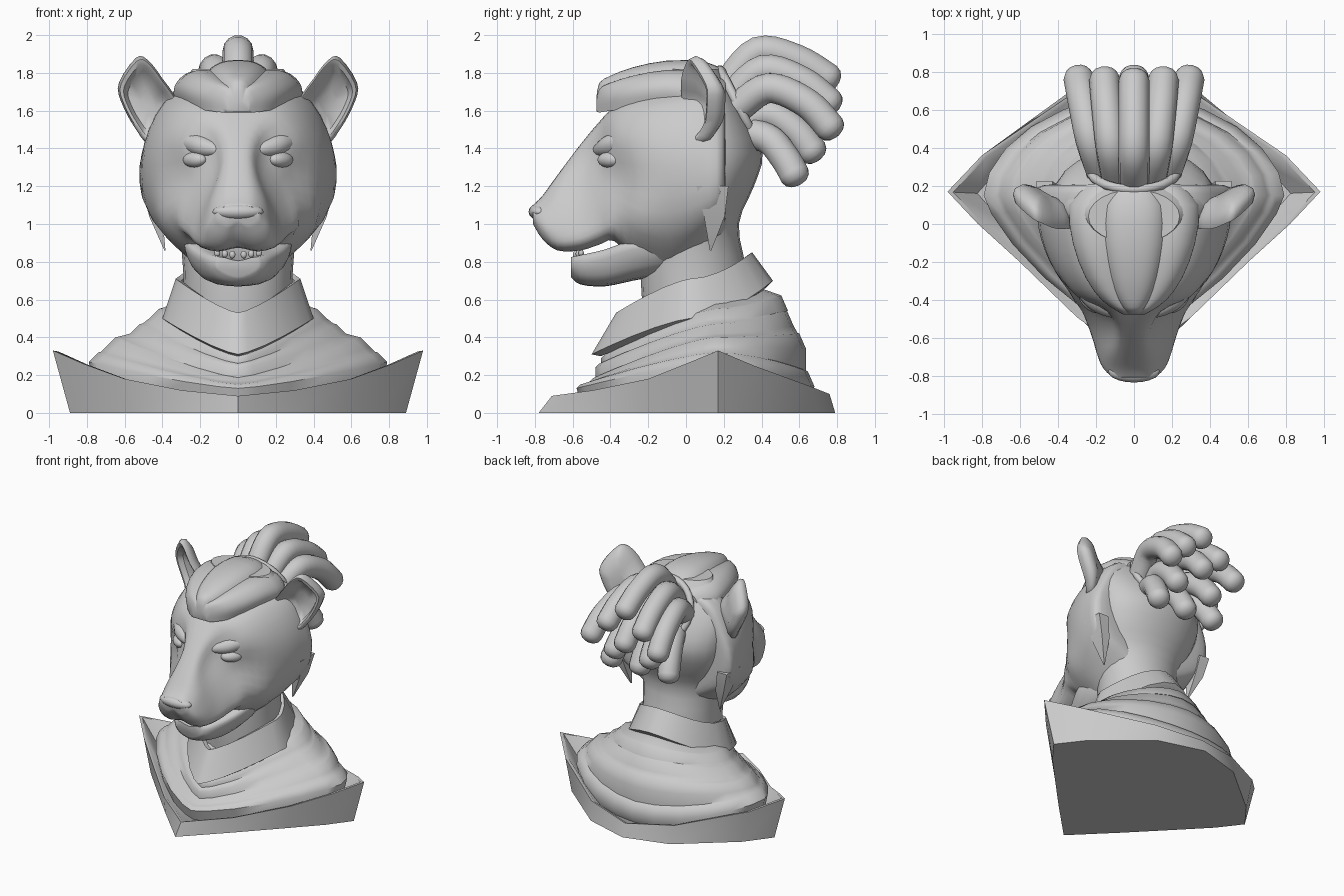
import bpy, bmesh
from math import sin, cos, pi, radians
from mathutils import Vector as V

if "Cube" in bpy.data.objects:
    bpy.data.objects.remove(bpy.data.objects["Cube"])


def spline(p, n, closed=False):
    """Catmull-Rom points passing through p."""
    out, m = [], len(p)
    get = (lambda i: p[i % m]) if closed else (lambda i: p[max(0, min(m - 1, i))])
    for i in range(m if closed else m - 1):
        a, b, c, d = get(i - 1), get(i), get(i + 1), get(i + 2)
        for k in range(n):
            t = k / n
            out.append(0.5 * (2 * b + (c - a) * t + (2 * a - 5 * b + 4 * c - d) * t * t
                              + (3 * b - a - 3 * c + d) * t ** 3))
    return out if closed else out + [p[-1]]


def smooth(ob, angle=35):
    bpy.ops.object.select_all(action='DESELECT')
    ob.select_set(True)
    bpy.context.view_layer.objects.active = ob
    bpy.ops.object.shade_smooth_by_angle(angle=radians(angle))


def loft(name, rings, angle=35, steps=1):
    """Skin closed rings of points, smoothing between them, and cap both ends."""
    if steps > 1:
        rings = list(zip(*[spline(list(c), steps) for c in zip(*rings)]))
    bm = bmesh.new()
    vs = [[bm.verts.new(p) for p in r] for r in rings]
    n = len(vs[0])
    for a, b in zip(vs, vs[1:]):
        for i in range(n):
            bm.faces.new((a[i], a[(i + 1) % n], b[(i + 1) % n], b[i]))
    bm.faces.new(vs[0])
    bm.faces.new(vs[-1])
    bmesh.ops.recalc_face_normals(bm, faces=bm.faces)
    me = bpy.data.meshes.new(name)
    bm.to_mesh(me)
    bm.free()
    ob = bpy.data.objects.new(name, me)
    bpy.context.collection.objects.link(ob)
    smooth(ob, angle)


def mirror(half):
    """Close a half outline (both ends on x = 0) across the middle."""
    h = [V(p) for p in half]
    return h + [V((-p.x, p.y, p.z)) for p in h[-2:0:-1]]


def section(y, half):
    return spline(mirror([(x, y, z) for x, z in half]), 3, True)


def collar_ring(w, yf, yb, zf, zs, zb, ys=0.1, n=12):
    """Ring pointed at the front, round at the back, with front/side/back heights."""
    half = []
    for i in range(n + 1):
        a = pi * i / n
        s, c = (0 if i == n else sin(a)), cos(a)
        k = 1.5 if c > 0 else 1.1
        y = ys + (yf - ys if c > 0 else yb - ys) * abs(c) ** k
        half.append((w * s ** k, y, zs + ((zf if c > 0 else zb) - zs) * c * c))
    return mirror(half)


def ball(name, loc, scale, turn=0):
    bpy.ops.mesh.primitive_uv_sphere_add(segments=20, ring_count=12, location=loc, rotation=(0, 0, turn))
    ob = bpy.context.object
    ob.name, ob.scale = name, scale
    smooth(ob, 60)


def tube(name, path, radii, sides=12):
    rings = []
    for i, p in enumerate(path):
        t = (path[min(i + 1, len(path) - 1)] - path[max(i - 1, 0)]).normalized()
        side = (V((1, 0, 0)) - t * t.x).normalized()
        up = t.cross(side)
        rings.append([p + radii[i] * (cos(2 * pi * k / sides) * side + sin(2 * pi * k / sides) * up)
                      for k in range(sides)])
    loft(name, rings, 60)


# Shoulder armour: pointed flaring rim, outer wall derived from the rim
rim = [(0, -.71, .09), (.3, -.49, .12), (.6, -.2, .18), (.82, .0, .26), (.98, .17, .33),
       (.8, .36, .25), (.36, .66, .14), (0, .76, .1)]
base = [(x * (1 - .28 * z), y + (-.07 if y < -.6 else .03 if y > .6 else 0), 0) for x, y, z in rim]
inner = [(x * .97, .08 + (y - .08) * .97, z - .005) for x, y, z in rim]
floor = [(x * .84, .08 + (y - .08) * .9, z * .5) for x, y, z in rim]
loft("shoulder_armour", [mirror(r) for r in (base, rim, inner, floor)], 48)

# Layered cloth folds: each fold is a bulge followed by a tucked crease
folds = [collar_ring(.76, -.55, .64, .04, .12, .06, .15)]
for w, f, b, zf, zs, zb in [(.79, -.58, .68, .13, .27, .14), (.70, -.51, .635, .165, .35, .34),
                            (.57, -.48, .57, .24, .42, .46), (.47, -.45, .54, .29, .50, .54)]:
    folds.append(collar_ring(w, f, b, zf, zs, zb, .15))
    folds.append(collar_ring(w - .05, f + .02, b - .035, zf + .02, zs + .05, zb + .08, .15))
    folds.append(collar_ring(w - .065, f + .03, b - .045, zf + .022, zs + .053, zb + .085, .15))
folds.append(collar_ring(.29, -.28, .34, .45, .6, .68, .15))
loft("cloth_folds", folds, 50)

# Standing collar
band = [(.36, -.45, .42, .30, .47, .66), (.40, -.50, .46, .31, .50, .70), (.33, -.37, .35, .53, .71, .85),
        (.30, -.33, .32, .52, .70, .83), (.28, -.30, .31, .40, .55, .66)]
loft("collar", [collar_ring(*r, ys=.02) for r in band], 40)

# Neck and back of the skull: height, half width, front y, back y
neck = []
for z, w, f, b in [(.45, .29, -.22, .35), (.75, .29, -.24, .32), (1.0, .32, -.21, .28), (1.2, .38, -.1, .36),
                   (1.38, .42, -.1, .405), (1.6, .41, -.1, .31), (1.82, .24, -.1, .18)]:
    neck.append([V((w * cos(a), (f + b) / 2 + (b - f) / 2 * sin(a), z))
                 for a in [2 * pi * k / 24 for k in range(24)]])
loft("neck_and_skull", neck, 40, 3)

# Face and muzzle: y, top, bottom, then half widths from forehead down to lip
face = []
for y, top, low, *widths in [
        (-.81, 1.10, 1.0, .06, .10, .11, .10, .07), (-.76, 1.15, .92, .07, .12, .15, .16, .13),
        (-.68, 1.26, .86, .07, .13, .17, .195, .18), (-.56, 1.42, .86, .07, .11, .175, .22, .225),
        (-.46, 1.54, .89, .12, .15, .21, .265, .26), (-.38, 1.62, .91, .20, .30, .27, .325, .30),
        (-.25, 1.68, .79, .27, .40, .41, .40, .25), (-.08, 1.72, .74, .31, .46, .485, .42, .25),
        (.08, 1.74, .80, .32, .47, .515, .46, .25), (.19, 1.74, .90, .30, .43, .51, .47, .25),
        (.21, 1.70, .95, .22, .36, .39, .33, .2)]:
    h = top - low
    half = [(w, top - h * f) for w, f in zip(widths, (.04, .25, .5, .75, .93))]
    face.append(section(y, [(0, top)] + half + [(widths[4] * .55, low), (0, low + .02)]))
loft("face", face, 50, 3)

# Lower jaw: y, half width, top, bottom
jaw = []
for y, w, top, low in [(-.61, .11, .825, .72), (-.56, .16, .835, .68), (-.43, .22, .865, .67),
                       (-.28, .28, .915, .70), (-.12, .27, .92, .73), (0, .2, .9, .76)]:
    jaw.append(section(y, [(0, top - .02), (w * .85, top), (w, top - .05), (w * .72, low + .03), (0, low)]))
loft("lower_jaw", jaw, 50, 3)

# Nose pad
ball("nose", (0, -.775, 1.065), (.135, .058, .045))

# Eyes, brows, teeth, cheek tufts and ears in pairs
ear_rim = [(.32, 0, 1.62), (.40, -.01, 1.77), (.48, .02, 1.87), (.54, .05, 1.88), (.63, .13, 1.75),
           (.62, .14, 1.65), (.54, .12, 1.5), (.45, .04, 1.42)]
for s, side in ((1, "left"), (-1, "right")):
    ball("eye_" + side, (s * .228, -.405, 1.34), (.078, .045, .042), s * radians(45))
    brow = spline([V((s * .07, -.485, 1.385)), V((s * .17, -.425, 1.405)), V((s * .25, -.355, 1.43)),
                   V((s * .35, -.25, 1.43))], 4)
    n = len(brow) - 1
    tube("brow_" + side, brow, [.012 + .045 * sin(pi * i / n) for i in range(n + 1)], 14)
    for i in range(3):
        ball("tooth_%s_%d" % (side, i), (s * (.03 + .04 * i), -.585 + .015 * i, .838 + .004 * i), (.016, .014, .02))
    tuft = []
    for x, y, z, dx, dy in ((.47, .14, 1.2, .042, .085), (.435, .15, 1.04, .035, .055), (.387, .13, .86, .003, .004)):
        tuft.append([V((s * (x + a * dx), y + b * dy, z)) for a, b in ((-1, -1), (1, -1), (1, 1), (-1, 1))])
    loft("cheek_tuft_" + side, tuft, 30)
    outline = spline([V(p) for p in ear_rim], 3, True)
    mid, ear = V((.47, .05, 1.64)), []
    for k, back in ((.35, .11), (.7, .095), (.93, .055), (1, .015), (.93, -.02), (.82, -.015), (.68, .04), (.3, .07)):
        ring = [mid + (p - mid) * k + V((0, back, 0)) for p in outline]
        ear.append([V((s * p.x, p.y, p.z)) for p in ring])
    loft("ear_" + side, ear, 55)

# Ridged hair swept back: y, half width, top, side edge
hair = []
for y, w, top, edge in [(-.475, .06, 1.66, 1.60), (-.46, .09, 1.745, 1.59), (-.4, .18, 1.785, 1.60),
                        (-.28, .27, 1.83, 1.61), (-.1, .34, 1.865, 1.62), (.1, .36, 1.86, 1.58),
                        (.21, .27, 1.81, 1.55)]:
    ring = []
    for i in range(43):
        t = -pi / 2 + pi * i / 42
        k = 1 - .13 * (1 - abs(cos(3 * t))) ** 1.5
        ring.append(V((w * sin(t) * k, y, edge + (top - edge) * max(0, cos(t)) ** .7 * k)))
    hair.append(ring)
loft("swept_hair", hair, 40, 2)

# Hair tie
bpy.ops.mesh.primitive_torus_add(location=(0, .285, 1.61), rotation=(radians(-63.4), 0, 0), major_radius=.23,
                                 minor_radius=.025, major_segments=28, minor_segments=8)
bpy.context.object.name = "hair_tie"
smooth(bpy.context.object, 50)

# Ponytail of thick locks: three drawn rows, two blended between them
keys = [[(.22, 1.74), (.38, 1.913), (.59, 1.87), (.755, 1.77)],
        [(.28, 1.62), (.44, 1.72), (.64, 1.64), (.765, 1.51)],
        [(.35, 1.48), (.45, 1.44), (.53, 1.34), (.575, 1.26)]]
keys = [[V((1, y, z)) for y, z in row] for row in keys]
for r, xs in enumerate(([0], [-.155, .155], [-.29, 0, .29], [-.155, .155], [-.25, 0, .25])):
    row = [(a + b) / 2 for a, b in zip(keys[r // 2], keys[(r + 1) // 2])]
    for x in xs:
        p = spline([V((x * k, q.y, q.z)) for k, q in zip((.6, .78, .92, 1), row)], 5)
        d = (p[-1] - p[-2]).normalized()
        tip = [p[-1] + d * o for o in (.03, .05, .058)]
        tube("lock_%d_%d" % (r, round(x * 100)), p + tip, [.081] * len(p) + [.07, .045, .015], 14)
